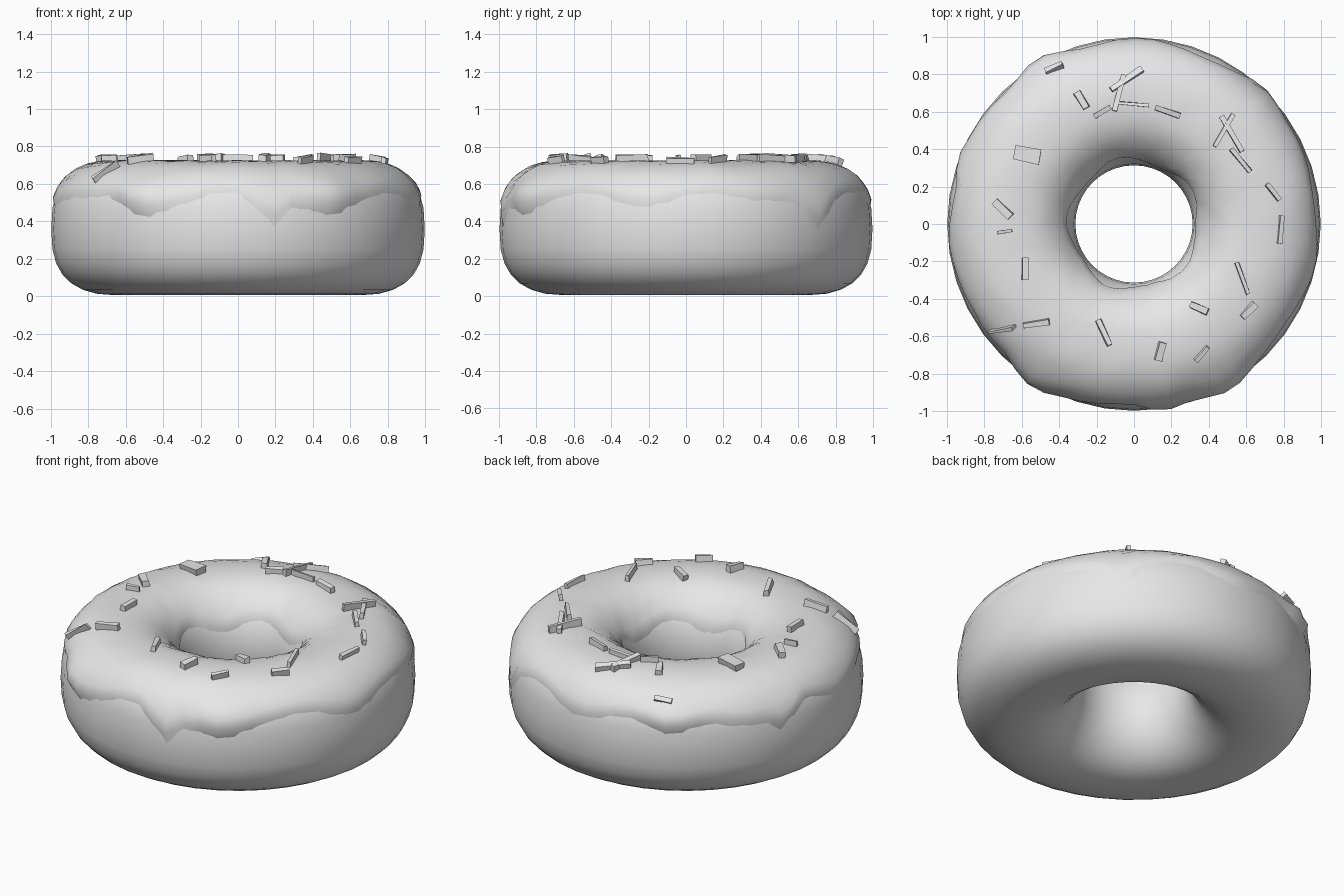
import bpy
import bmesh
import random
from math import sin, cos, pi, radians, exp, copysign
from mathutils import Matrix, Vector

random.seed(4)
cube = bpy.data.objects.get("Cube")
if cube:
    bpy.data.objects.remove(cube, do_unlink=True)

# One plain grey for everything
grey = bpy.data.materials.new("light_grey")
grey.use_nodes = True
colour = (0.8, 0.8, 0.8, 1)
grey.diffuse_color = colour
grey.node_tree.nodes["Principled BSDF"].inputs["Base Color"].default_value = colour

RING, WIDE, HIGH, MID = 0.655, 0.342, 0.354, 0.36


def power(phi):
    """Squarer on the outside, rounder towards the hole."""
    return 2.35 + 0.25 * cos(phi)


def surface(theta, phi, offset=0.0):
    """Point on the ring: phi 0 is outside, pi/2 top, pi the hole."""
    e = 2 / power(phi)
    grow = 1 + offset / WIDE
    u = copysign(abs(cos(phi)) ** e, cos(phi)) * grow
    v = copysign(abs(sin(phi)) ** e, sin(phi)) * grow
    r = RING + WIDE * u
    return Vector((r * cos(theta), r * sin(theta), MID + HIGH * v))


def finish(bm, name, smooth):
    bmesh.ops.recalc_face_normals(bm, faces=bm.faces)
    mesh = bpy.data.meshes.new(name)
    bm.to_mesh(mesh)
    bm.free()
    mesh.materials.append(grey)
    ob = bpy.data.objects.new(name, mesh)
    bpy.context.collection.objects.link(ob)
    for face in mesh.polygons:
        face.use_smooth = smooth
    return ob


def skin(bm, rows, close):
    """Join rows of vertices around the ring with quads."""
    for a, b in zip(rows, rows[1:] + rows[:1]):
        n = len(a)
        for j in range(n if close else n - 1):
            k = (j + 1) % n
            bm.faces.new((a[j], b[j], b[k], a[k]))


# Dough ring
bm = bmesh.new()
segs, sides = 40, 28
rows = [[bm.verts.new(surface(2 * pi * i / segs, 2 * pi * j / sides))
         for j in range(sides)] for i in range(segs)]
skin(bm, rows, True)
finish(bm, "dough", True)


def bump(theta, degrees, width):
    d = (theta - radians(degrees) + pi) % (2 * pi) - pi
    return exp(-(d / width) ** 2)


# Icing with a wavy hem, drips and a few swollen lobes
LOBES = (120, 237, 300)
DRIPS = (45, 160, 280)
bm = bmesh.new()
segs, steps = 64, 16
rows = []
for i in range(segs):
    t = 2 * pi * i / segs
    lobe = sum(bump(t, d, 0.14) for d in LOBES)
    drip = sum(bump(t, d, 0.1) for d in DRIPS)
    hem = radians(17 + 5 * sin(7 * t) + 3 * sin(11 * t + 1) - 19 * drip - 10 * lobe)
    inner = radians(160 + 6 * sin(5 * t + 2))
    row = []
    for j in range(steps + 1):
        phi = hem + (inner - hem) * j / steps
        thick = 0.011 + random.uniform(-0.003, 0.003)
        thick += 0.035 * lobe * exp(-((phi - radians(22)) / 0.3) ** 2)
        if j in (0, steps):
            thick = -0.012
        row.append(bm.verts.new(surface(t, phi, thick)))
    rows.append(row)
skin(bm, rows, False)
finish(bm, "icing", True)


def on_top(x, y):
    """Height of the icing above a point."""
    u = (Vector((x, y)).length - RING) / WIDE
    n = 2.35 + 0.25 * u
    return MID + HIGH * max(0.0, 1 - abs(u) ** n) ** (1 / n) + 0.01


def sprinkle(bm, x, y, turn, length, width):
    """Tapered shard lying on the icing."""
    d = 0.02
    normal = Vector((on_top(x - d, y) - on_top(x + d, y),
                     on_top(x, y - d) - on_top(x, y + d), 2 * d)).normalized()
    along = Vector((cos(radians(turn)), sin(radians(turn)), 0))
    along = (along - normal * along.dot(normal)).normalized()
    across = normal.cross(along)
    frame = Matrix((along, across, normal)).transposed().to_4x4()
    frame.translation = Vector((x, y, on_top(x, y))) + normal * 0.012
    made = bmesh.ops.create_cube(bm, size=1)["verts"]
    for v in made:
        taper = random.uniform(0.55, 1.05)
        v.co = Vector((v.co.x * length, v.co.y * width * taper,
                       v.co.z * 0.045 * random.uniform(0.6, 1.2)))
    bmesh.ops.transform(bm, matrix=frame, verts=made)


# Sprinkles: x, y, turn, length, width
SPRINKLES = (
    (-.57, .37, -10, .14, .09), (-.7, .08, -45, .12, .05),
    (-.69, -.04, 10, .08, .02), (-.58, -.24, 90, .12, .04),
    (-.52, -.53, 10, .14, .04), (-.7, -.56, 20, .16, .02),
    (-.16, -.58, -65, .15, .04), (.14, -.68, 75, .1, .05),
    (.35, -.45, -25, .1, .04), (.36, -.69, 50, .1, .03),
    (.58, -.29, -70, .18, .03), (.61, -.46, 45, .1, .04),
    (.74, .17, -50, .11, .03), (.48, .5, 60, .2, .03),
    (.52, .48, -60, .22, .03), (.57, .34, -50, .16, .03),
    (-.04, .77, 35, .2, .04), (-.08, .7, 75, .2, .03),
    (-.28, .66, -60, .1, .05), (-.17, .6, 30, .1, .04),
    (0, .64, -5, .16, .02), (.18, .6, -20, .14, .04),
    (.78, -.03, 85, .15, .03), (-.42, .82, 15, .1, .03),
)
bm = bmesh.new()
for item in SPRINKLES:
    sprinkle(bm, *item)
finish(bm, "sprinkles", False)
